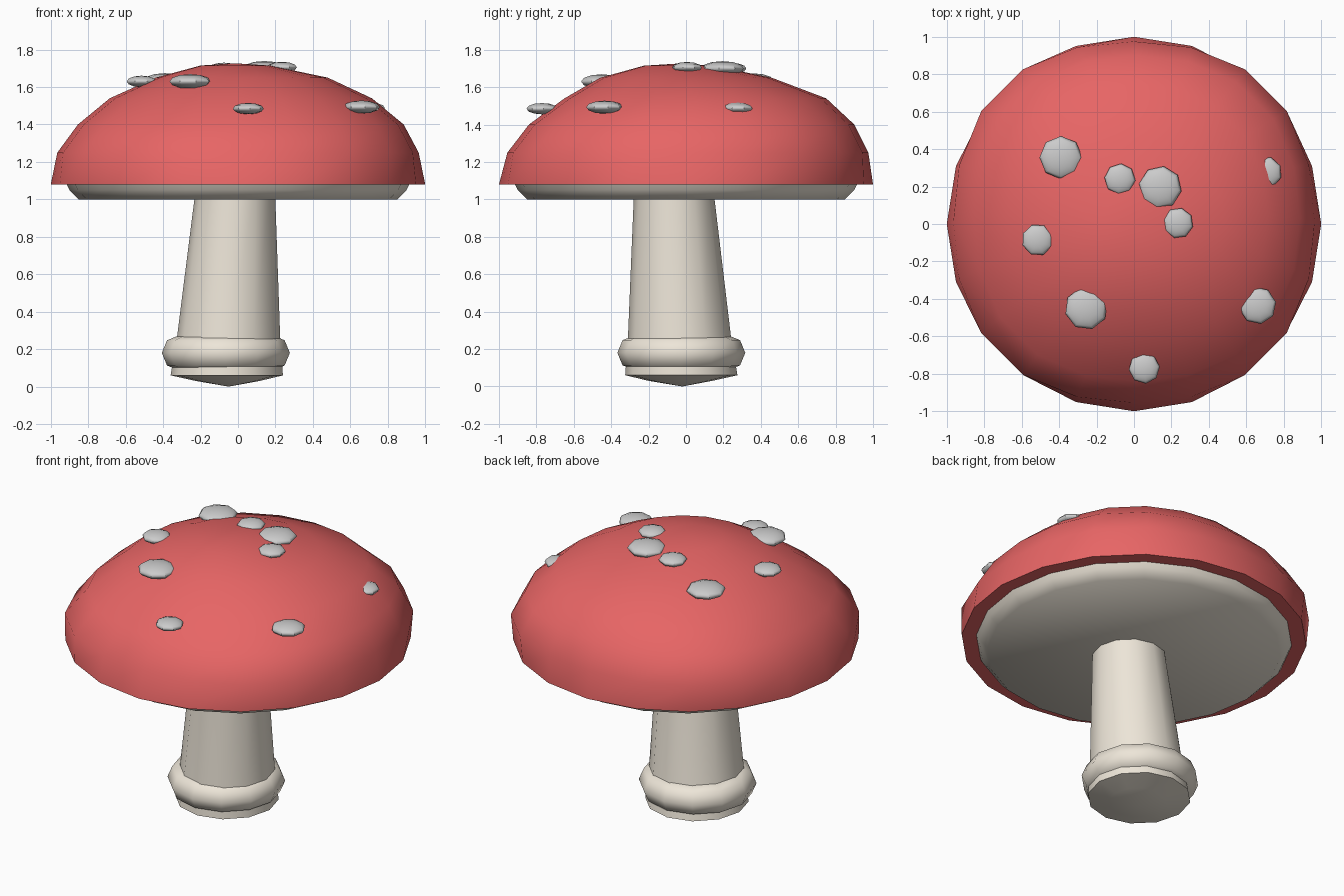
import bpy, bmesh, math

if "Cube" in bpy.data.objects:
    bpy.data.objects.remove(bpy.data.objects["Cube"])


def material(name, rgb):
    m = bpy.data.materials.new(name)
    m.diffuse_color = (*rgb, 1)
    m.use_nodes = True
    m.node_tree.nodes["Principled BSDF"].inputs["Base Color"].default_value = m.diffuse_color
    return m


RED = material("red", (0.8, 0.13, 0.13))
CREAM = material("cream", (0.85, 0.79, 0.69))


def smooth(ob, angle):
    bpy.ops.object.select_all(action='DESELECT')
    ob.select_set(True)
    bpy.context.view_layer.objects.active = ob
    bpy.ops.object.shade_smooth_by_angle(angle=math.radians(angle))


def loft(name, sides, rings, mat, angle=50):
    """Skin rings (cx, cy, z, radius, squareness); radius 0 becomes a point."""
    bm = bmesh.new()
    loops = []
    for cx, cy, z, r, sq in rings:
        if r == 0:
            loops.append([bm.verts.new((cx, cy, z))] * sides)
            continue
        loop = []
        for i in range(sides):
            a = 2 * math.pi * i / sides
            q = r * (1 + sq * (1 - math.cos(4 * a)) / 2)
            loop.append(bm.verts.new((cx + q * math.cos(a), cy + q * math.sin(a), z)))
        loops.append(loop)
    for lo, hi in zip(loops, loops[1:]):
        for i in range(sides):
            j = (i + 1) % sides
            quad = (lo[i], lo[j], hi[j], hi[i])
            bm.faces.new(list(dict.fromkeys(quad)))
    for end in (loops[0], loops[-1]):
        if end[0] is not end[1]:
            bm.faces.new(end)
    bmesh.ops.recalc_face_normals(bm, faces=bm.faces)
    me = bpy.data.meshes.new(name)
    bm.to_mesh(me)
    bm.free()
    ob = bpy.data.objects.new(name, me)
    bpy.context.collection.objects.link(ob)
    me.materials.append(mat)
    smooth(ob, angle)
    return ob


# Red dome, slightly lopsided
loft("cap", 20, [
    (0, 0, 1.08, 1.0, 0),
    (0.0, 0.01, 1.25, 0.965, 0.05),
    (0.015, 0.03, 1.40, 0.87, 0.04),
    (0.015, 0.05, 1.54, 0.70, 0.02),
    (0.02, 0.0, 1.65, 0.46, 0),
    (-0.015, -0.04, 1.715, 0.185, 0),
    (-0.02, -0.03, 1.727, 0, 0)], RED)

# Pale disc under the cap
loft("gills", 20, [
    (0, 0, 1.00, 0.85, 0),
    (0, 0, 1.05, 0.90, 0),
    (0, 0, 1.10, 0.925, 0)], CREAM, 75)

# Tapered leaning stem with a rounded foot
loft("stem", 12, [
    (-0.05, -0.02, 0.00, 0, 0),
    (-0.055, -0.03, 0.03, 0.17, 0),
    (-0.06, -0.025, 0.06, 0.30, 0),
    (-0.05, -0.035, 0.27, 0.275, 0),
    (-0.015, -0.065, 1.04, 0.213, 0)], CREAM)

# Swollen collar round the foot
bpy.ops.mesh.primitive_torus_add(major_segments=12, minor_segments=8,
                                 major_radius=0.247, minor_radius=0.095,
                                 location=(-0.065, -0.025, 0.18))
collar = bpy.context.object
collar.name = "collar"
collar.data.materials.append(CREAM)
smooth(collar, 60)

# Flattened warts half sunk in the cap: x, y, z, radius
spots = [(-0.39, 0.355, 1.635, 0.115), (-0.075, 0.24, 1.70, 0.083),
         (0.14, 0.195, 1.70, 0.115), (0.235, 0.005, 1.705, 0.082),
         (0.705, 0.275, 1.487, 0.085), (-0.515, -0.085, 1.63, 0.085),
         (-0.255, -0.45, 1.63, 0.115), (0.66, -0.435, 1.493, 0.10),
         (0.055, -0.77, 1.485, 0.083)]
for n, (x, y, z, r) in enumerate(spots):
    bpy.ops.mesh.primitive_uv_sphere_add(segments=8, ring_count=6, radius=1,
                                         location=(x, y, z), rotation=(0, 0, n * 0.7))
    spot = bpy.context.object
    spot.name = f"cap_spot_{n + 1}"
    spot.scale = (r, r, 0.28 * r + 0.007)
    smooth(spot, 40)
